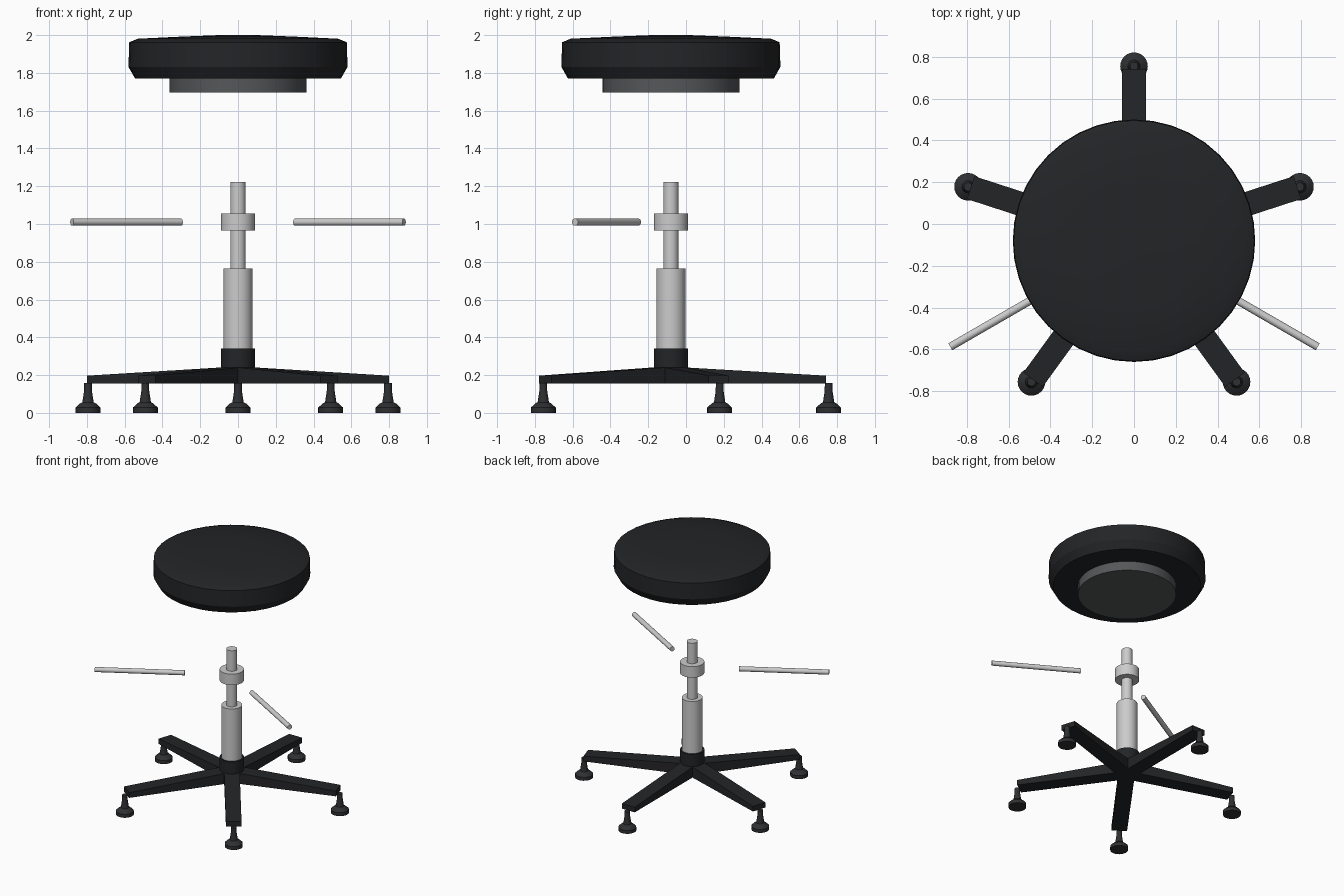
import bpy, math

if "Cube" in bpy.data.objects:
    bpy.data.objects.remove(bpy.data.objects["Cube"])

CY = -0.08  # stool axis in y


def material(name, rgb):
    m = bpy.data.materials.new(name)
    m.diffuse_color = (*rgb, 1)
    m.use_nodes = True
    m.node_tree.nodes["Principled BSDF"].inputs["Base Color"].default_value = m.diffuse_color
    return m


BLACK = material("black", (0.017, 0.018, 0.02))
DARK = material("dark_grey", (0.09, 0.095, 0.1))
FOOT = material("foot_rubber", (0.028, 0.029, 0.032))
METAL = material("metal", (0.6, 0.6, 0.61))


def make(name, verts, faces, mat, smooth=True):
    me = bpy.data.meshes.new(name)
    me.from_pydata(verts, [], faces)
    me.materials.append(mat)
    ob = bpy.data.objects.new(name, me)
    bpy.context.collection.objects.link(ob)
    if smooth:
        bpy.ops.object.select_all(action='DESELECT')
        ob.select_set(True)
        bpy.context.view_layer.objects.active = ob
        bpy.ops.object.shade_smooth_by_angle(angle=math.radians(30))
    return ob


def lathe(name, profile, mat, n=32, loc=(0, CY, 0)):
    """Closed solid from (radius, z) pairs, bottom to top."""
    verts = [(r * math.cos(2 * math.pi * i / n), r * math.sin(2 * math.pi * i / n), z)
             for r, z in profile for i in range(n)]
    faces = [(k * n + i, k * n + (i + 1) % n, (k + 1) * n + (i + 1) % n, (k + 1) * n + i)
             for k in range(len(profile) - 1) for i in range(n)]
    faces += [tuple(reversed(range(n))), tuple(range(len(verts) - n, len(verts)))]
    ob = make(name, verts, faces, mat)
    ob.location = loc
    return ob


# Seat cushion and its mounting plate
lathe("seat", [(0.545, 1.77), (0.58, 1.832), (0.576, 1.962), (0.53, 1.981),
               (0.3, 1.992), (0.1, 2.0)], BLACK, 40)
lathe("seat_plate", [(0.363, 1.695), (0.363, 1.775)], DARK, 40)

# Column
lathe("hub", [(0.09, 0.157), (0.09, 0.34)], BLACK)
lathe("column", [(0.077, 0.33), (0.077, 0.765)], METAL)
lathe("rod", [(0.04, 0.76), (0.04, 1.222)], METAL)
lathe("collar", [(0.09, 0.965), (0.09, 1.055)], METAL)

# Handles float beside the collar, angled to the front
for side, ang in (("right", -30), ("left", 210)):
    h = lathe(side + "_handle", [(0.019, 0.348), (0.019, 1.015)], METAL, 16, (0, CY, 1.01))
    h.rotation_euler = (0, math.pi / 2, math.radians(ang))

# Five tapered arms with levelling feet
W, L = 0.0575, 0.822
arm_verts = [(x, y, z) for x, zs in ((0, (0.155, 0.245)), (L, (0.155, 0.197)))
             for y, z in ((-W, zs[0]), (W, zs[0]), (W, zs[1]), (-W, zs[1]))]
arm_faces = [(0, 3, 2, 1), (4, 5, 6, 7), (0, 1, 5, 4), (1, 2, 6, 5), (2, 3, 7, 6), (3, 0, 4, 7)]
for i in range(5):
    a = math.radians(90 + 72 * i)
    arm = make(f"base_arm_{i + 1}", arm_verts, arm_faces, BLACK, False)
    arm.location = (0, CY, 0)
    arm.rotation_euler = (0, 0, a)
    lathe(f"foot_{i + 1}", [(0.066, 0), (0.066, 0.028), (0.042, 0.05), (0.03, 0.056),
                            (0.021, 0.115), (0.02, 0.157)], FOOT, 24,
          (0.835 * math.cos(a), CY + 0.835 * math.sin(a), 0))
